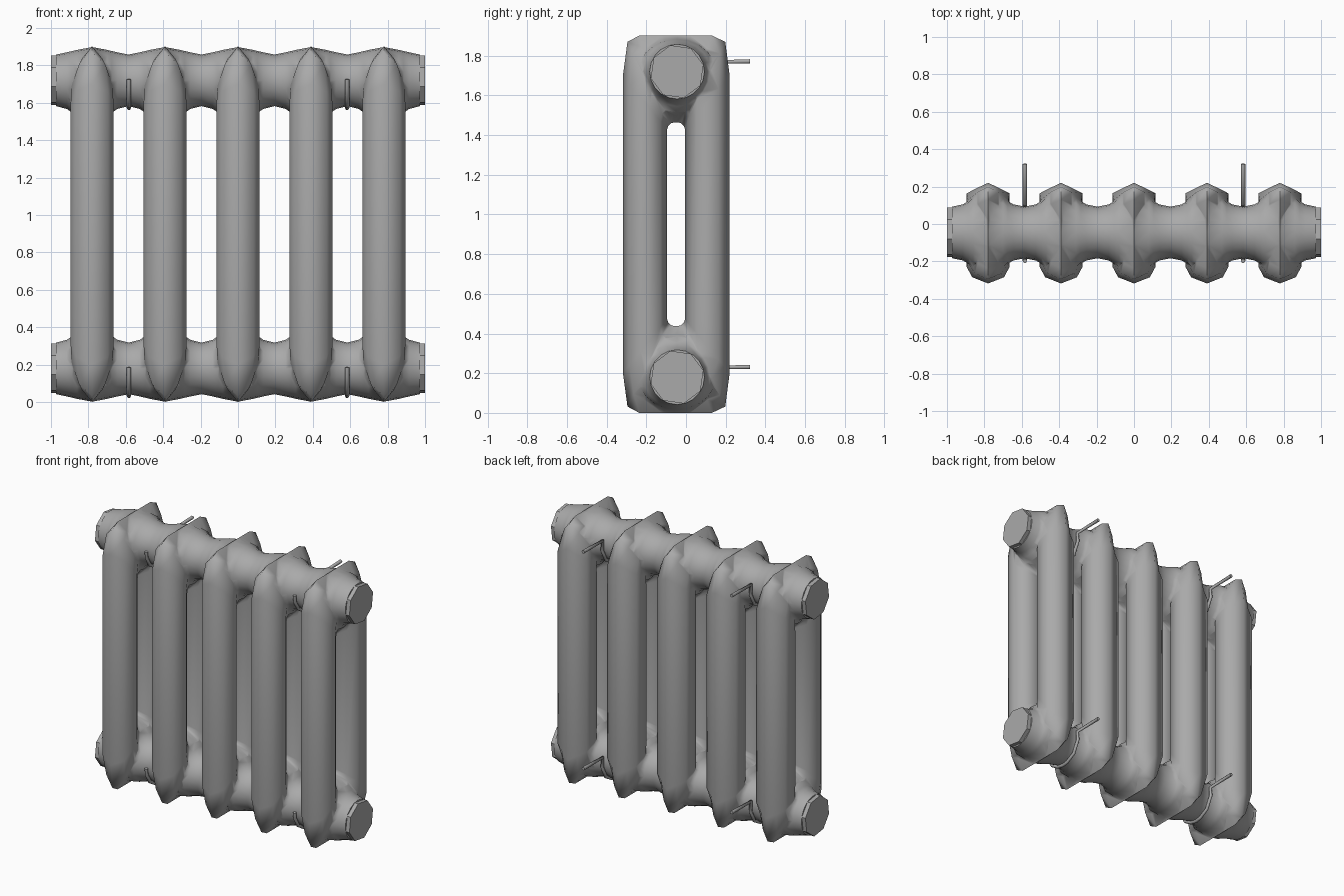
import bpy, bmesh, math

if "Cube" in bpy.data.objects:
    bpy.data.objects.remove(bpy.data.objects["Cube"])

CY = -0.045                      # depth of the hub axis
HUB_Z = (1.72, 0.18)
SECTIONS = (-0.78, -0.39, 0.0, 0.39, 0.78)

grey = bpy.data.materials.new("cast_iron_grey")
grey.diffuse_color = (0.4, 0.4, 0.4, 1)
grey.use_nodes = True
grey.node_tree.nodes["Principled BSDF"].inputs["Base Color"].default_value = grey.diffuse_color


def smooth(ob, angle):
    bpy.ops.object.select_all(action='DESELECT')
    ob.select_set(True)
    bpy.context.view_layer.objects.active = ob
    bpy.ops.object.shade_smooth_by_angle(angle=math.radians(angle))


def finish(name, bm):
    bmesh.ops.recalc_face_normals(bm, faces=bm.faces)
    me = bpy.data.meshes.new(name)
    bm.to_mesh(me)
    bm.free()
    me.materials.append(grey)
    ob = bpy.data.objects.new(name, me)
    bpy.context.collection.objects.link(ob)
    return ob


def skin(bm, rings, loop=False, caps=False):
    """Bridge equal-length rings of points with quads."""
    vs = [[bm.verts.new(p) for p in r] for r in rings]
    n = len(vs[0])
    for i in range(len(vs) if loop else len(vs) - 1):
        a, b = vs[i], vs[(i + 1) % len(vs)]
        for j in range(n):
            k = (j + 1) % n
            bm.faces.new((a[j], a[k], b[k], b[j]))
    if caps:
        bm.faces.new(vs[0])
        bm.faces.new(vs[-1])


def oval(x, z, ry, up, down, n, rot=0.0):
    """Ring round the hub axis with separate upper and lower radii."""
    pts = []
    for i in range(n):
        a = rot + math.tau * i / n
        s = math.sin(a)
        pts.append((x, CY + ry * math.cos(a), z + s * (up if s > 0 else down)))
    return pts


# Section: a loop with two columns, swept between outer outline and slot outline
FRONT = [(0, 0), (.15, .085), (.40, .115), (.60, .115), (.85, .08), (1, 0)]
TOP = [(0, 0), (.15, .055), (.42, .102), (.60, .115), (.85, .08), (1, 0)]
BACK = [(0, 0), (.12, .058), (.25, .115), (.75, .115), (.88, .058), (1, 0)]


def mix(a, b):
    return [((p[0] + q[0]) / 2, (p[1] + q[1]) / 2) for p, q in zip(a, b)]


STATIONS = [
    ((-.318, 1.70), (-.095, 1.43), FRONT),
    ((-.295, 1.87), (-.090, 1.445), mix(FRONT, TOP)),
    ((-.235, 1.902), (-.075, 1.46), TOP),
    ((-.12, 1.902), (-.060, 1.464), TOP),
    ((.02, 1.902), (-.040, 1.464), TOP),
    ((.13, 1.902), (-.025, 1.46), TOP),
    ((.198, 1.87), (-.010, 1.445), mix(BACK, TOP)),
    ((.22, 1.70), (-.005, 1.43), BACK),
]


def station_ring(x, o, i, prof, flip):
    def pt(t, w):
        z = o[1] + (i[1] - o[1]) * t
        return (x + w, o[0] + (i[0] - o[0]) * t, 1.902 - z if flip else z)
    return [pt(t, w) for t, w in prof] + [pt(t, -w) for t, w in prof[-2:0:-1]]


parts = []
for n, x in enumerate(SECTIONS, 1):
    bm = bmesh.new()
    rings = [station_ring(x, *s, False) for s in STATIONS]
    rings += [station_ring(x, *s, True) for s in reversed(STATIONS)]
    skin(bm, rings, loop=True)
    parts.append(finish(f"section_{n}", bm))

# Header flare beside a section: offset, depth radius, outer radius, slot-side radius
FLARE = [(0, .20, .178, .24), (.08, .195, .163, .205), (.105, .168, .157, .174),
         (.135, .150, .150, .153)]

for z, row in zip(HUB_Z, ("top", "bottom")):
    # Horizontal header: pinched at every joint, flaring into the sections
    bm = bmesh.new()
    prof = [(-.972, .138, .138, .138)]
    for x in SECTIONS:
        prof += [(x - d, *r) for d, *r in FLARE[:0:-1]]
        prof += [(x + d, *r) for d, *r in FLARE]
        prof.append((x + .195, .138, .138, .138))
    prof[-1] = (.972, .138, .138, .138)
    rings = []
    for x, ry, outer, inner in prof:
        up, down = (outer, inner) if row == "top" else (inner, outer)
        rings.append(oval(x, z, ry, up, down, 20))
    skin(bm, rings, caps=True)
    parts.append(finish(f"{row}_header", bm))

    # End plugs
    for side, s in (("left", -1), ("right", 1)):
        bm = bmesh.new()
        skin(bm, [oval(s * x, z, .137, .137, .137, 8, 0.25) for x in (.95, 1.0)],
             caps=True)
        finish(f"{row}_{side}_plug", bm)

    # Wall hooks cradling the header
    dz = z - 1.72
    path = [(.322, 1.772), (.105, 1.768), (.107, 1.70), (.066, 1.617), (.0, 1.580),
            (-.045, 1.573), (-.10, 1.583), (-.156, 1.617), (-.192, 1.68), (-.197, 1.725)]
    for side, x in (("left", -.583), ("right", .583)):
        cu = bpy.data.curves.new(f"{row}_{side}_hook", 'CURVE')
        cu.dimensions = '3D'
        cu.bevel_depth = .012
        cu.bevel_resolution = 1
        cu.use_fill_caps = True
        cu.materials.append(grey)
        sp = cu.splines.new('POLY')
        sp.points.add(len(path) - 1)
        for p, (y, pz) in zip(sp.points, path):
            p.co = (x, y, pz + dz, 1)
        bpy.context.collection.objects.link(bpy.data.objects.new(cu.name, cu))

# Fuse sections and headers into one casting
body = parts[0]
body.name = "radiator_body"
others = parts[-2:] + parts[1:-2]
for ob in others:
    mod = body.modifiers.new("union", 'BOOLEAN')
    mod.operation, mod.solver, mod.object = 'UNION', 'EXACT', ob
deps = bpy.context.evaluated_depsgraph_get()
fused = bpy.data.meshes.new_from_object(body.evaluated_get(deps))
body.modifiers.clear()
body.data = fused
for ob in others:
    bpy.data.objects.remove(ob)
smooth(body, 75)
